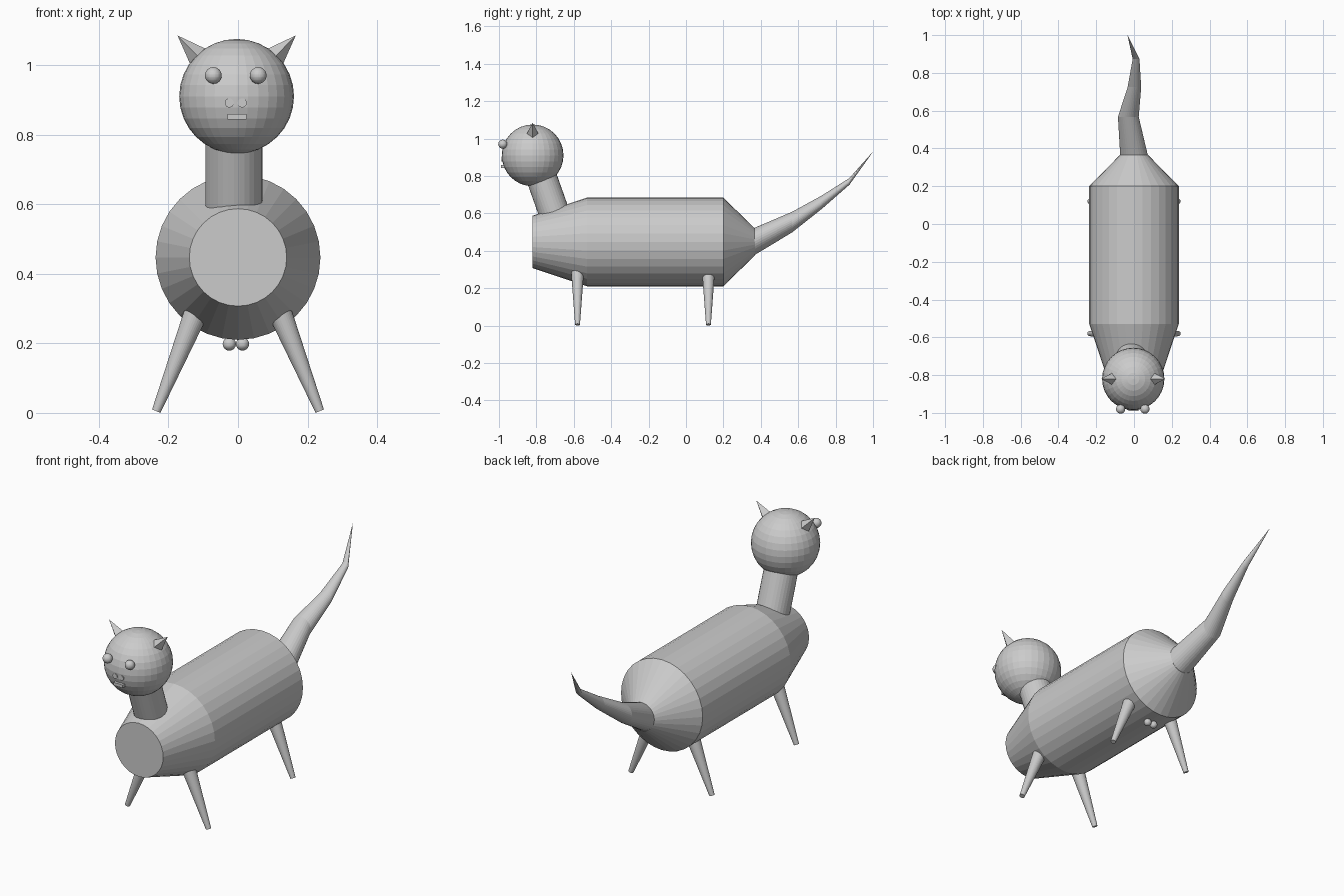
import bpy, bmesh, math
from mathutils import Vector

if "Cube" in bpy.data.objects:
    bpy.data.objects.remove(bpy.data.objects["Cube"])


def make_object(name, bm):
    bmesh.ops.recalc_face_normals(bm, faces=bm.faces)
    mesh = bpy.data.meshes.new(name)
    bm.to_mesh(mesh)
    bm.free()
    obj = bpy.data.objects.new(name, mesh)
    bpy.context.collection.objects.link(obj)
    return obj


def loft(name, rings, sides=32):
    """Join circles facing y, each given as (x, y, z, radius)."""
    bm = bmesh.new()
    loops = []
    for x, y, z, r in rings:
        loops.append([bm.verts.new((x + r * math.cos(math.tau * i / sides), y,
                                    z + r * math.sin(math.tau * i / sides)))
                      for i in range(sides)])
    for a, b in zip(loops, loops[1:]):
        for i in range(sides):
            j = (i + 1) % sides
            bm.faces.new((a[i], a[j], b[j], b[i]))
    bm.faces.new(loops[0])
    bm.faces.new(loops[-1])
    return make_object(name, bm)


def cone(name, start, end, r1, r2, sides=32):
    """Cone or cylinder running from start to end."""
    a, b = Vector(start), Vector(end)
    bm = bmesh.new()
    bmesh.ops.create_cone(bm, cap_ends=True, segments=sides, radius1=r1,
                          radius2=r2, depth=(b - a).length)
    obj = make_object(name, bm)
    obj.location = (a + b) / 2
    obj.rotation_euler = Vector((0, 0, 1)).rotation_difference(b - a).to_euler()
    return obj


def ball(name, centre, r):
    bm = bmesh.new()
    bmesh.ops.create_uvsphere(bm, u_segments=32, v_segments=16, radius=r)
    obj = make_object(name, bm)
    obj.location = centre
    return obj


# Body with tapered chest and rump
CZ = 0.447
loft("body", [(0, -0.82, CZ, 0.14), (0, -0.53, CZ, 0.237),
              (0, 0.20, CZ, 0.237), (0, 0.37, CZ, 0.07)])

# Bent, tapering tail
loft("tail", [(0, 0.365, 0.449, 0.073), (-0.03, 0.567, 0.553, 0.055),
              (0.002, 0.724, 0.658, 0.036), (0.011, 0.873, 0.77, 0.018),
              (-0.034, 1.0, 0.93, 0.0005)])

# Neck and head
HX, HY, HZ = -0.004, -0.82, 0.91
cone("neck", (-0.012, -0.69, 0.56), (-0.012, -0.80, 0.87), 0.082, 0.082)
ball("head", (HX, HY, HZ), 0.165)

# Paired parts: ears, eyes, nostrils, legs
for side, s in (("left", -1), ("right", 1)):
    cone(side + "_ear", (HX + s * 0.091, HY, HZ + 0.094),
         (HX + s * 0.17, HY, HZ + 0.175), 0.042, 0.0, 4)
    ball(side + "_eye", (-0.0065 + s * 0.0645, -0.98, 0.97), 0.024)
    cone(side + "_nostril", (-0.0065 + s * 0.0185, -0.96, 0.891),
         (-0.0065 + s * 0.0185, -0.986, 0.891), 0.013, 0.013)
    ball(side + "_rear_ball", (-0.006 + s * 0.019, 0.12, 0.198), 0.019)
    for end, y in (("front", -0.58), ("back", 0.12)):
        cone(f"{side}_{end}_leg", (s * 0.235, y, 0.005),
             (s * 0.122, y, 0.285), 0.013, 0.034)

# Mouth
bm = bmesh.new()
bmesh.ops.create_cube(bm, size=1)
mouth = make_object("mouth", bm)
mouth.scale = (0.054, 0.03, 0.016)
mouth.location = (-0.003, -0.975, 0.851)
